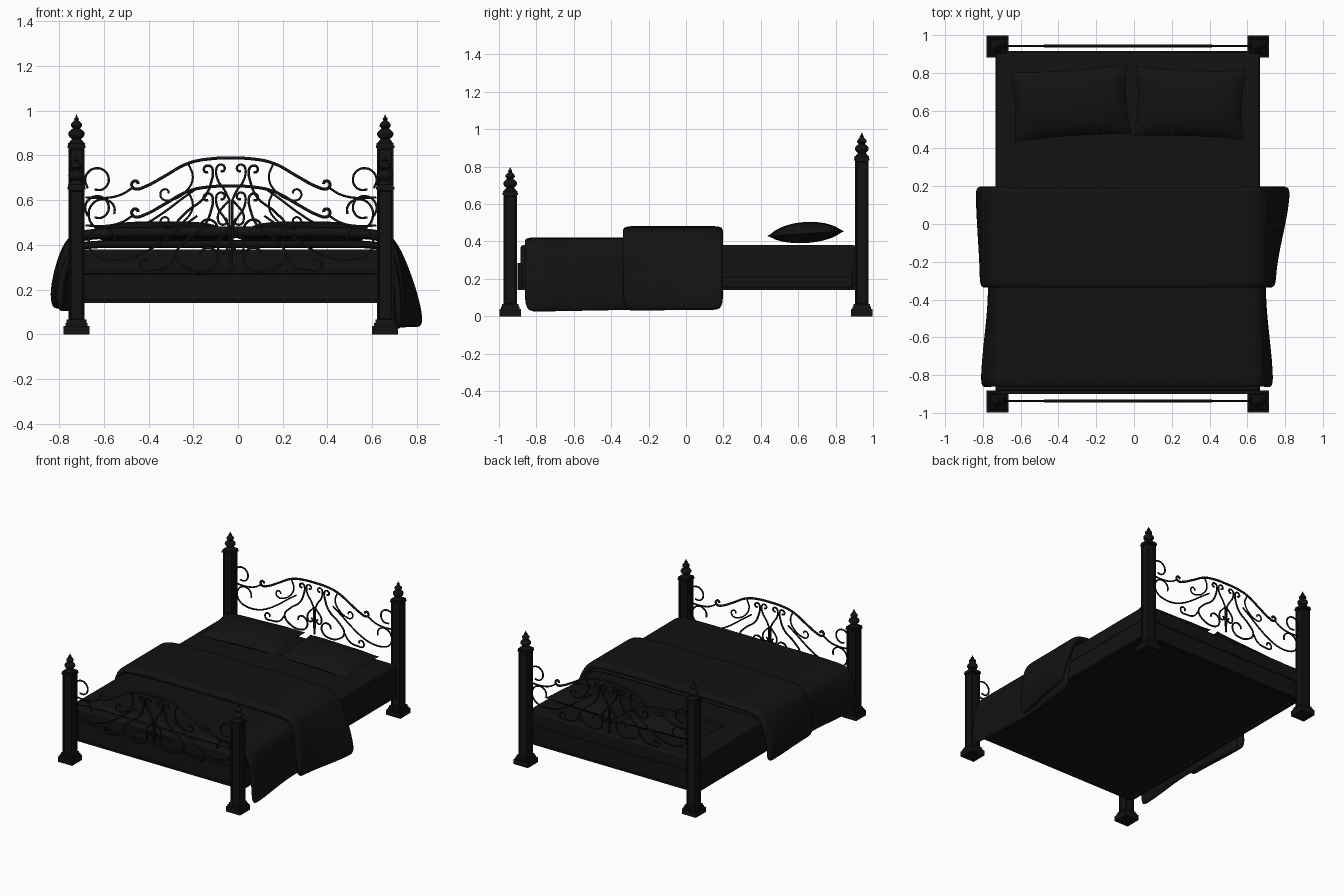
import bpy, bmesh, math

if "Cube" in bpy.data.objects:
    bpy.data.objects.remove(bpy.data.objects["Cube"])

CX = -0.032            # bed centre line
black = bpy.data.materials.new("black")
black.diffuse_color = (0.006, 0.006, 0.006, 1)
black.use_nodes = True
black.node_tree.nodes["Principled BSDF"].inputs["Base Color"].default_value = black.diffuse_color


def finish(name, bm, loc=(0, 0, 0), smooth=True):
    me = bpy.data.meshes.new(name)
    bm.to_mesh(me)
    bm.free()
    me.materials.append(black)
    ob = bpy.data.objects.new(name, me)
    ob.location = loc
    bpy.context.collection.objects.link(ob)
    if smooth:
        for o in bpy.context.selected_objects:
            o.select_set(False)
        ob.select_set(True)
        bpy.context.view_layer.objects.active = ob
        bpy.ops.object.shade_smooth_by_angle(angle=math.radians(40))
    return ob


def add_box(bm, x0, x1, y0, y1, z0, z1, panel=0, axes=""):
    """Box with optional recessed panels on faces facing the given axes."""
    vs = bmesh.ops.create_cube(bm, size=1)["verts"]
    for v in vs:
        v.co = ((x0 + x1) / 2 + v.co.x * (x1 - x0),
                (y0 + y1) / 2 + v.co.y * (y1 - y0),
                (z0 + z1) / 2 + v.co.z * (z1 - z0))
    if panel:
        bm.normal_update()
        fs = [f for f in {f for v in vs for f in v.link_faces}
              if any(abs(f.normal["xyz".index(a)]) > 0.9 for a in axes)]
        bmesh.ops.inset_individual(bm, faces=fs, thickness=panel)
        bmesh.ops.inset_individual(bm, faces=fs, thickness=0.005, depth=-0.006)


def add_lathe(bm, profile, z, n=20):
    rings = [[bm.verts.new((r * math.cos(2 * math.pi * i / n),
                            r * math.sin(2 * math.pi * i / n), z + h))
              for i in range(n)] for r, h in profile]
    for a, b in zip(rings, rings[1:]):
        for i in range(n):
            bm.faces.new((a[i], a[(i + 1) % n], b[(i + 1) % n], b[i]))
    bm.faces.new(rings[0][::-1])
    bm.faces.new(rings[-1])


# Posts: stepped plinth, square shaft, turned finial
FINIAL = [(.034, 0), (.027, .010), (.020, .017), (.031, .026), (.037, .038), (.035, .048),
          (.024, .059), (.016, .065), (.025, .075), (.024, .085), (.013, .097),
          (.008, .102), (.012, .107), (.005, .115), (.001, .128)]


def post(name, x, y, top):
    bm = bmesh.new()
    for half, z0, z1 in [(.058, 0, .038), (.050, .038, .052), (.044, .052, .066),
                         (.041, top - .022, top - .012), (.038, top - .012, top)]:
        add_box(bm, -half, half, -half, half, z0, z1)
    add_box(bm, -.036, .036, -.036, .036, .06, top - .02, .010, "xy")
    add_lathe(bm, FINIAL, top)
    finish(name, bm, (x, y, 0))


for side, s in (("left", -1), ("right", 1)):
    post("front_post_" + side, CX + s * .69, -.94, .67)
    post("back_post_" + side, CX + s * .69, .94, .856)

# Frame rails with recessed panels, and the base slab
X0, X1 = CX - .70, CX + .70
for name, b, ax in [("side_rail_left", (X0, X0 + .03, -.89, .905), "x"),
                    ("side_rail_right", (X1 - .03, X1, -.89, .905), "x"),
                    ("front_rail", (X0 + .03, X1 - .03, -.90, -.87), "y"),
                    ("back_rail", (X0 + .03, X1 - .03, .885, .915), "y")]:
    bm = bmesh.new()
    add_box(bm, *b, .14, .285, .018, ax)
    finish(name, bm)
bm = bmesh.new()
add_box(bm, X0 + .02, X1 - .02, -.88, .90, .155, .20)
finish("base_slab", bm)

# Mattress
bm = bmesh.new()
add_box(bm, X0 + .003, X1 - .003, -.885, .91, .20, .38)
ob = finish("mattress", bm)
bev = ob.modifiers.new("round", 'BEVEL')
bev.width, bev.segments = .015, 3


# Scrollwork: wrought curls drawn for one half and mirrored
def spiral(cx, cz, r0, r1, a0, a1):
    n = max(3, int(abs(a1 - a0) / 40))
    out = []
    for i in range(n + 1):
        t = i / n
        a, r = math.radians(a0 + (a1 - a0) * t), r0 + (r1 - r0) * t
        out.append((cx + r * math.cos(a), cz + r * math.sin(a)))
    return out


STROKES = [
    ([(0, .788), (.08, .786), (.19, .765), (.30, .705), (.38, .662)]
     + spiral(.425, .672, .022, .010, -90, 180), 1.35),
    ([(.44, .655), (.49, .625), (.56, .610), (.65, .612)], 1),
    (spiral(.595, .69, .058, .045, -40, 290), 1),
    ([(.15, .655), (.22, .605), (.30, .545), (.39, .490), (.47, .462)]
     + spiral(.565, .545, .082, .045, -90, 190), 1),
    (spiral(.105, .735, .010, .024, -110, 180)
     + [(.088, .68), (.12, .61), (.20, .545), (.245, .48), (.20, .425)]
     + spiral(.11, .475, .065, .025, -90, -350), 1.1),
    (spiral(.042, .74, .010, .023, 290, 0) + [(.058, .69), (.028, .645), (.006, .60)], 1),
    ([(.006, .60), (.03, .575), (.055, .54)] + spiral(.032, .51, .025, .010, 0, -250), 1),
    ([(.19, .765), (.17, .70), (.20, .64), (.27, .60)]
     + spiral(.29, .63, .03, .012, -70, 180), .9),
    ([(.245, .48), (.29, .425), (.36, .412)] + spiral(.38, .44, .03, .012, -60, 200), 1),
    ([(0, .405), (.006, .50), (.006, .60)], 1),
]


def scrollwork(name, y, dz):
    cu = bpy.data.curves.new(name, 'CURVE')
    cu.dimensions = '3D'
    cu.bevel_depth, cu.bevel_resolution, cu.resolution_u = .0058, 1, 5
    cu.use_fill_caps = True
    for s in (-1, 1):
        for pts, w in STROKES:
            sp = cu.splines.new('BEZIER')
            sp.bezier_points.add(len(pts) - 1)
            for p, (u, z) in zip(sp.bezier_points, pts):
                p.co = (CX + s * u, y, z + dz)
                p.radius = w
                p.handle_left_type = p.handle_right_type = 'AUTO'
    cu.materials.append(black)
    bpy.context.collection.objects.link(bpy.data.objects.new(name, cu))


scrollwork("headboard_scrollwork", .943, 0)
scrollwork("footboard_scrollwork", -.937, -.125)


# Bedding: swept cross-sections draped over both sides
def drape(name, y0, y1, rows, section, thick):
    bm = bmesh.new()
    grid = []
    for j in range(rows + 1):
        t = j / rows
        grid.append([bm.verts.new((x, y0 + (y1 - y0) * t, z)) for x, z in section(t)])
    for a, b in zip(grid, grid[1:]):
        for i in range(len(a) - 1):
            bm.faces.new((a[i], a[i + 1], b[i + 1], b[i]))
    ob = finish(name, bm)
    sol = ob.modifiers.new("thickness", 'SOLIDIFY')
    sol.thickness, sol.offset = thick, -1
    sub = ob.modifiers.new("soft", 'SUBSURF')
    sub.levels = sub.render_levels = 2


def blanket(t):
    w = .02 * math.cos(t * 6)                     # gentle sway of the hem
    return [(-.79 - w, .10), (-.795 - w, .20), (-.775 - w / 2, .32), (-.745, .40),
            (-.68, .422), (-.35, .422), (0, .422), (.30, .422), (.61, .422),
            (.685, .40), (.708 + w / 2, .30), (.718 + w, .16),
            (.718 + w, .018 + .02 * t)]


def fold(t):
    k = t * t * (3 - 2 * t)
    return [(-.815 - .02 * k, .11), (-.818 - .025 * k, .20), (-.80 - .012 * k, .33),
            (-.765, .445), (-.67, .478), (-.35, .482), (0, .482), (.30, .482),
            (.61, .478), (.70, .445), (.735 + .03 * k, .30),
            (.748 + .065 * k, .16), (.752 + .085 * k, .025 + .01 * t)]


drape("blanket", -.865, .16, 12, blanket, .035)
drape("folded_blanket", -.34, .20, 8, fold, .05)


# Pillows: two domed sheets joined at a seam with pinched sides
def pillow(name, x, y, z, sx, sy, rot):
    bm = bmesh.new()
    for s in (1, -1):
        vs = bmesh.ops.create_grid(bm, x_segments=18, y_segments=14, size=1)["verts"]
        for v in vs:
            u, w = v.co.x, v.co.y
            dome = max(0, (1 - u ** 4) * (1 - w * w)) ** .6
            v.co = (sx * u * (1 - .05 * (1 - w * w)), sy * w * (1 - .06 * (1 - u * u)),
                    s * dome * (.062 if s > 0 else .05))
    bmesh.ops.remove_doubles(bm, verts=bm.verts, dist=.0005)
    bmesh.ops.recalc_face_normals(bm, faces=bm.faces)
    ob = finish(name, bm, (x, y, z))
    ob.rotation_euler = (math.radians(4), 0, math.radians(rot))


pillow("pillow_left", -.335, .64, .442, .31, .185, 4)
pillow("pillow_right", .295, .64, .442, .29, .185, -2)
